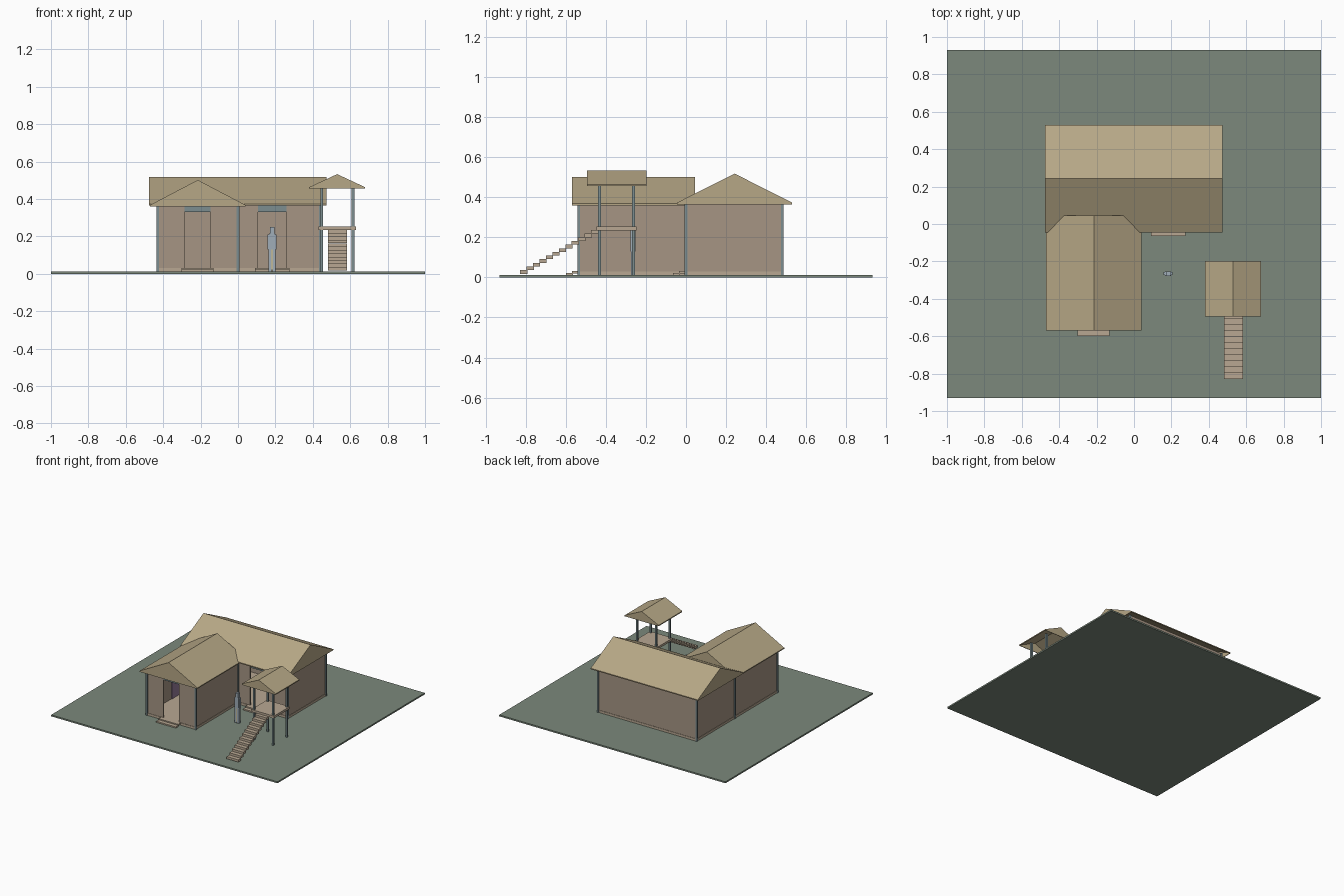
import bpy, bmesh
from mathutils import Vector

if "Cube" in bpy.data.objects:
    bpy.data.objects.remove(bpy.data.objects["Cube"])


def mat(name, r, g, b):
    m = bpy.data.materials.new(name)
    m.diffuse_color = (r, g, b, 1)
    m.use_nodes = True
    m.node_tree.nodes["Principled BSDF"].inputs["Base Color"].default_value = m.diffuse_color
    return m


GRASS = mat("grass", 0.20, 0.25, 0.20)
WALL = mat("wall", 0.38, 0.30, 0.23)
ROOF = mat("roof", 0.47, 0.39, 0.24)
STEEL = mat("steel", 0.20, 0.27, 0.28)
WOOD = mat("wood", 0.48, 0.39, 0.29)
PURPLE = mat("purple", 0.30, 0.20, 0.32)
BLUE = mat("shirt", 0.35, 0.42, 0.48)
YELLOW = mat("yellow", 0.75, 0.55, 0.20)


def finish(name, bm, m):
    bmesh.ops.recalc_face_normals(bm, faces=bm.faces)
    me = bpy.data.meshes.new(name)
    bm.to_mesh(me)
    bm.free()
    ob = bpy.data.objects.new(name, me)
    bpy.context.collection.objects.link(ob)
    me.materials.append(m)
    return ob


def box(name, x0, x1, y0, y1, z0, z1, m):
    bm = bmesh.new()
    bmesh.ops.create_cube(bm, size=1)
    for v in bm.verts:
        v.co = Vector(((x0 + x1) / 2 + v.co.x * (x1 - x0),
                       (y0 + y1) / 2 + v.co.y * (y1 - y0),
                       (z0 + z1) / 2 + v.co.z * (z1 - z0)))
    return finish(name, bm, m)


def gable_roof(name, x0, x1, y0, y1, z0, z1, axis):
    """Hollow gabled roof with a small upright eave edge; ridge runs along axis."""
    bm = bmesh.new()
    a0, a1, s0, s1 = (x0, x1, y0, y1) if axis == "x" else (y0, y1, x0, x1)
    e = 0.008
    prof = [(s0, z0), (s0, z0 + e), ((s0 + s1) / 2, z1), (s1, z0 + e), (s1, z0)]
    ends = []
    for a in (a0, a1):
        ends.append([bm.verts.new((a, s, z) if axis == "x" else (s, a, z)) for s, z in prof])
    for i in range(4):
        bm.faces.new((ends[0][i], ends[0][i + 1], ends[1][i + 1], ends[1][i]))
    for end in ends:
        bm.faces.new(end)
    ob = finish(name, bm, ROOF)
    # keep normals outward so the thickness grows inward
    up = max(ob.data.polygons, key=lambda p: abs(p.normal.z))
    if up.normal.z < 0:
        ob.data.flip_normals()
    mod = ob.modifiers.new("thickness", "SOLIDIFY")
    mod.thickness = 0.006
    mod.offset = -1
    return ob


def house(name, x0, x1, y0, y1, top, d0, d1):
    """Hollow box house with a doorway d0..d1 in the front wall."""
    g, t, door = 0.012, 0.008, 0.33
    box(name + "_floor", x0 - 0.003, x1 + 0.003, y0 - 0.003, y1 + 0.003, g, 0.03, WOOD)
    box(name + "_left_wall", x0, x0 + t, y0, y1, g, top, WALL)
    box(name + "_right_wall", x1 - t, x1, y0, y1, g, top, WALL)
    box(name + "_back_wall", x0 + t, x1 - t, y1 - t, y1, g, top, WALL)
    box(name + "_front_wall_left", x0 + t, d0, y0, y0 + t, g, top, WALL)
    box(name + "_front_wall_right", d1, x1 - t, y0, y0 + t, g, top, WALL)
    box(name + "_transom", d0, d1, y0 + 0.002, y0 + 0.006, door, top, STEEL)
    for i, x in enumerate((x0, x1)):
        for j, y in enumerate((y0, y1)):
            box(f"{name}_corner_post_{i}{j}", x - 0.007, x + 0.007, y - 0.007, y + 0.007, g, top, STEEL)
    # two doorsteps
    box(name + "_lower_step", d0 - 0.018, d1 + 0.018, y0 - 0.065, y0 - 0.03, g, 0.022, WOOD)
    box(name + "_upper_step", d0 - 0.018, d1 + 0.018, y0 - 0.035, y0, 0.02, 0.031, WOOD)


# ground slab
box("ground_slab", -1, 1, -0.93, 0.93, 0, 0.012, GRASS)

# main house and wing
house("main_house", -0.43, 0.44, 0.0, 0.48, 0.37, 0.108, 0.258)
gable_roof("main_roof", -0.475, 0.472, -0.045, 0.53, 0.365, 0.518, "x")
house("wing", -0.43, 0.0, -0.535, 0.0, 0.365, -0.285, -0.148)
gable_roof("wing_roof", -0.47, 0.04, -0.57, 0.045, 0.36, 0.502, "y")
box("wing_wall_panel", -0.422, -0.417, -0.24, -0.12, 0.03, 0.17, PURPLE)

# lookout tower: posts, platform, roof
for i, x in enumerate((0.447, 0.615)):
    for j, y in enumerate((-0.432, -0.262)):
        box(f"tower_post_{i}{j}", x - 0.007, x + 0.007, y - 0.007, y + 0.007, 0.012, 0.475, STEEL)
box("tower_platform", 0.43, 0.63, -0.447, -0.247, 0.235, 0.253, WOOD)
gable_roof("tower_roof", 0.38, 0.68, -0.495, -0.197, 0.455, 0.533, "y")

# open stair
for i in range(12):
    y, z = -0.828 + 0.0322 * i, 0.018 + 0.0182 * i
    box(f"stair_tread_{i:02d}", 0.48, 0.582, y, y + 0.036, z, z + 0.018, WOOD)

# standing figure
px, py = 0.182, -0.265
for s in (-1, 1):
    box("figure_leg", px + s * 0.011 - 0.008, px + s * 0.011 + 0.008, py - 0.009, py + 0.009, 0.012, 0.135, BLUE)
    box("figure_arm", px + s * 0.019 - 0.004, px + s * 0.019 + 0.004, py - 0.008, py + 0.008, 0.13, 0.21, BLUE)
box("figure_sash", px - 0.004, px + 0.004, py - 0.007, py + 0.007, 0.02, 0.135, YELLOW)
box("figure_torso", px - 0.016, px + 0.016, py - 0.012, py + 0.012, 0.13, 0.216, BLUE)
box("figure_head", px - 0.012, px + 0.012, py - 0.012, py + 0.012, 0.216, 0.25, BLUE)
